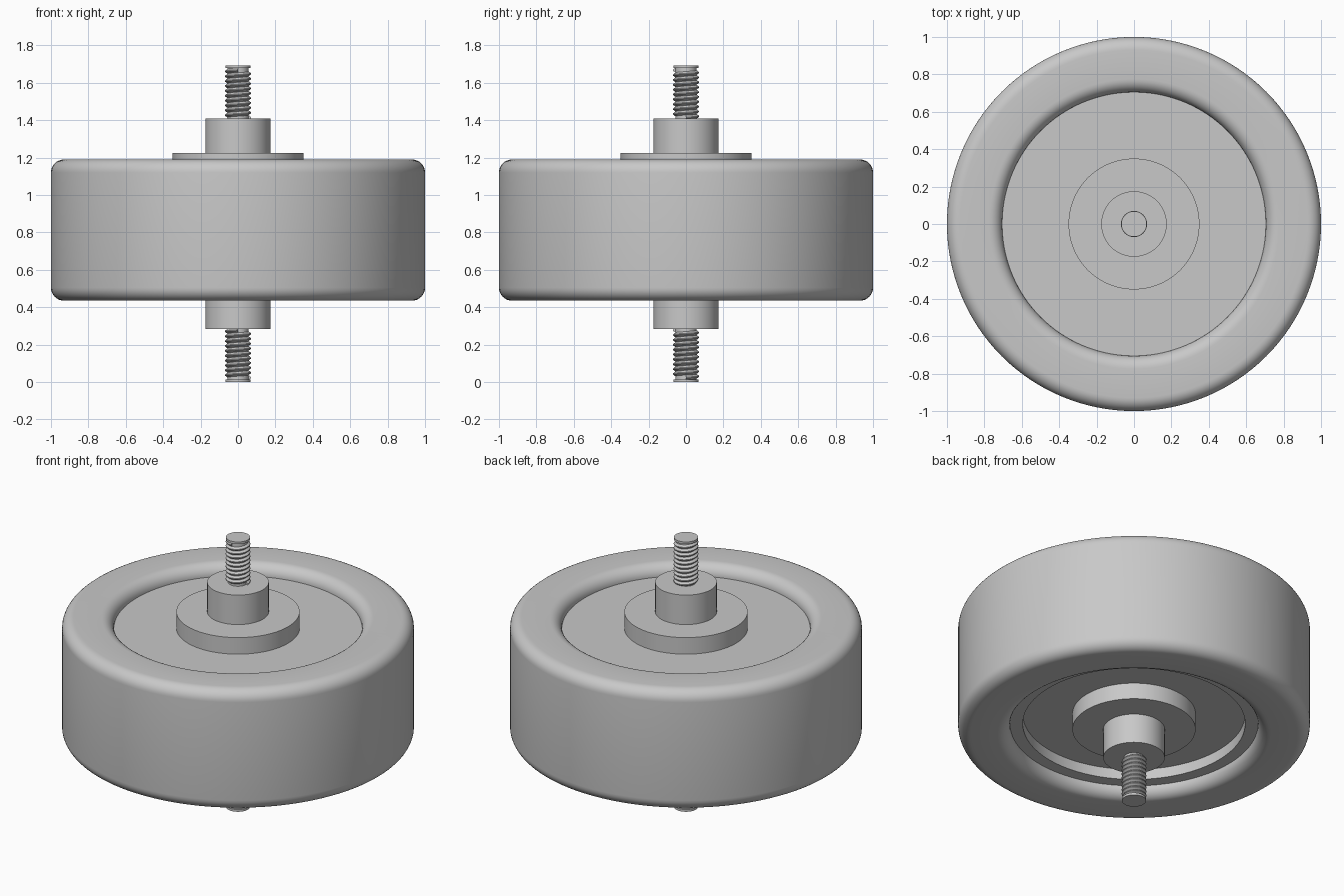
import bpy
import bmesh
import math

cube = bpy.data.objects.get("Cube")
if cube:
    bpy.data.objects.remove(cube, do_unlink=True)

GREY = (0.58, 0.58, 0.58, 1.0)
grey = bpy.data.materials.new("plain_grey")
grey.use_nodes = True
grey.diffuse_color = GREY
grey.node_tree.nodes["Principled BSDF"].inputs["Base Color"].default_value = GREY


def finish(name, bm, smooth=True):
    """Turn a bmesh into a named, shaded object."""
    bmesh.ops.recalc_face_normals(bm, faces=bm.faces)
    mesh = bpy.data.meshes.new(name)
    bm.to_mesh(mesh)
    bm.free()
    mesh.materials.append(grey)
    obj = bpy.data.objects.new(name, mesh)
    bpy.context.collection.objects.link(obj)
    if smooth:
        bpy.ops.object.select_all(action="DESELECT")
        obj.select_set(True)
        bpy.context.view_layer.objects.active = obj
        bpy.ops.object.shade_smooth_by_angle(angle=math.radians(35))
    return obj


def lathe(name, profile, sides=128):
    """Revolve a closed (radius, z) outline about the z axis."""
    bm = bmesh.new()
    rings = []
    for i in range(sides):
        a = math.tau * i / sides
        rings.append([bm.verts.new((r * math.cos(a), r * math.sin(a), z))
                      for r, z in profile])
    n = len(profile)
    for i in range(sides):
        here, after = rings[i], rings[(i + 1) % sides]
        for j in range(n):
            k = (j + 1) % n
            bm.faces.new((here[j], after[j], after[k], here[k]))
    return finish(name, bm)


def cylinder(name, radius, low, high, sides=96):
    bm = bmesh.new()
    bmesh.ops.create_cone(bm, cap_ends=True, segments=sides, radius1=radius,
                          radius2=radius, depth=high - low)
    bmesh.ops.translate(bm, verts=bm.verts, vec=(0, 0, (low + high) / 2))
    return finish(name, bm)


def rounded_section(r_in, r_out, low, high, fillet, steps=8):
    """Rectangular wheel section with four rounded corners."""
    corners = [(r_out - fillet, high - fillet), (r_in + fillet, high - fillet),
               (r_in + fillet, low + fillet), (r_out - fillet, low + fillet)]
    points = []
    for q, (r, z) in enumerate(corners):
        for s in range(steps + 1):
            a = (q + s / steps) * math.pi / 2
            points.append((r + fillet * math.cos(a), z + fillet * math.sin(a)))
    return points


def thread(name, low, high, root, crest, pitch=0.026, steps=32):
    """Helical ridge with a triangular section."""
    bm = bmesh.new()
    count = int((high - low - pitch) / pitch * steps)
    last = None
    for i in range(count + 1):
        a = math.tau * i / steps
        z = low + pitch * i / steps
        row = [bm.verts.new((r * math.cos(a), r * math.sin(a), z + dz * pitch))
               for r, dz in ((root, 0.0), (crest, 0.4), (crest, 0.6), (root, 1.0))]
        if last:
            for j in range(4):
                k = (j + 1) % 4
                bm.faces.new((last[j], row[j], row[k], last[k]))
        else:
            bm.faces.new(row)
        last = row
    bm.faces.new(reversed(last))
    return finish(name, bm, smooth=False)


# Tyre and the rim ring inside it
lathe("tyre", rounded_section(0.705, 1.0, 0.435, 1.19, 0.07))
lathe("rim_ring", [(0.632, 0.505), (0.705, 0.505), (0.705, 1.12), (0.632, 1.12)])

# Wheel disc, recessed on the underside
cylinder("wheel_disc", 0.632, 0.57, 1.12, 128)

# Flange, boss and threaded stud on both ends of the axle
MID = 0.846
for side, s in (("upper", 1), ("lower", -1)):
    def part(maker, name, near, far, *args):
        low, high = sorted((MID + s * near, MID + s * far))
        return maker(f"{side}_{name}", *([low, high] if maker is thread else
                                         [args[0], low, high]),
                     *(args if maker is thread else args[1:]))

    part(cylinder, "flange", 0.26, 0.378, 0.35)
    part(cylinder, "boss", 0.36, 0.563, 0.175)
    part(cylinder, "stud_core", 0.55, 0.84, 0.057, 48)
    part(cylinder, "stud_end", 0.832, MID, 0.068, 48)
    part(thread, "stud_thread", 0.555, 0.835, 0.056, 0.07)
